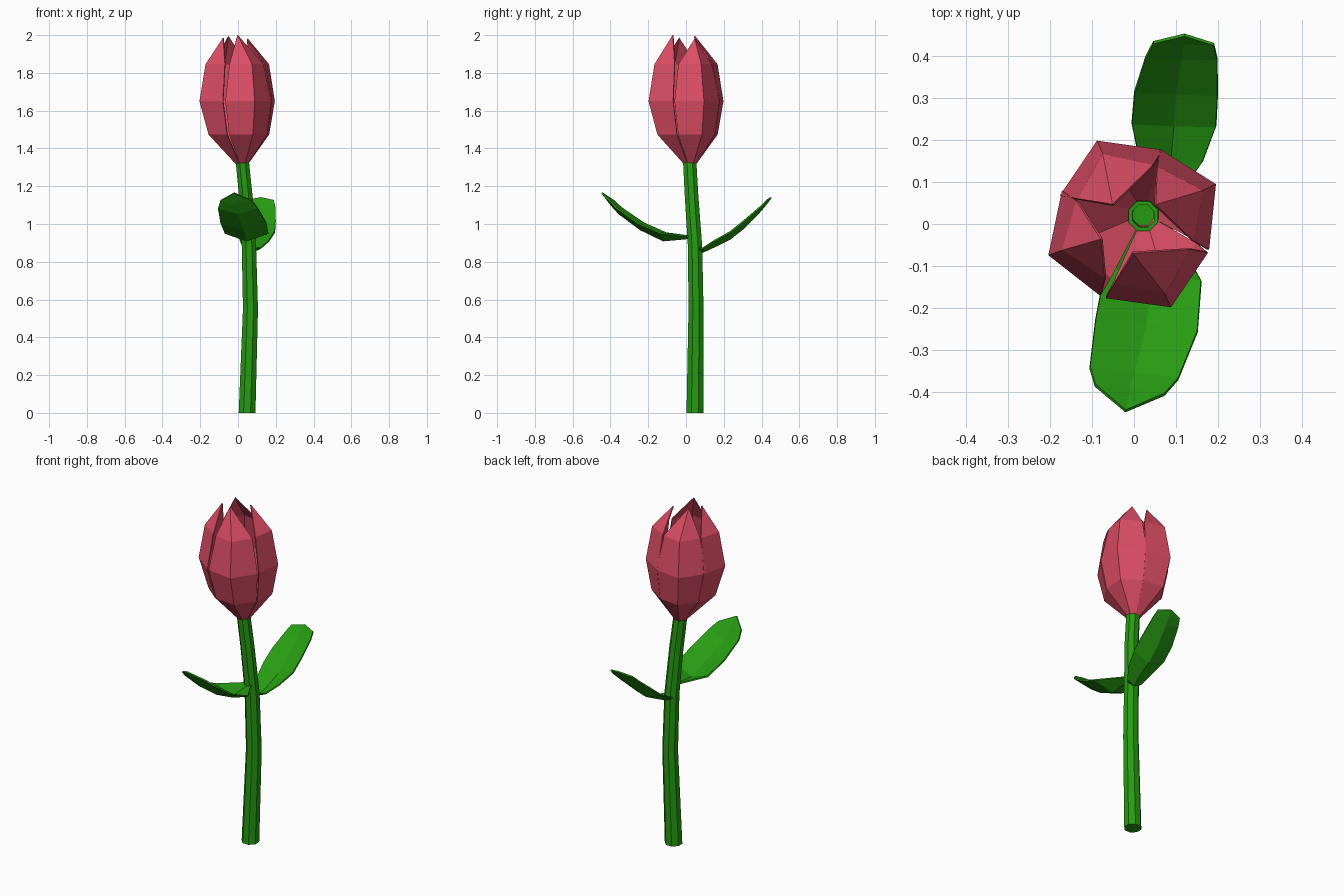
import bpy, bmesh
from math import radians, cos, sin, pi
from mathutils import Vector

if "Cube" in bpy.data.objects:
    bpy.data.objects.remove(bpy.data.objects["Cube"])


def material(name, color):
    m = bpy.data.materials.new(name)
    m.diffuse_color = (*color, 1)
    m.use_nodes = True
    m.node_tree.nodes["Principled BSDF"].inputs["Base Color"].default_value = m.diffuse_color
    return m


PINK = material("petal_pink", (0.72, 0.075, 0.13))
GREEN = material("leaf_green", (0.02, 0.33, 0.006))


def finish(name, bm, mat, thickness=0):
    bmesh.ops.recalc_face_normals(bm, faces=bm.faces)
    me = bpy.data.meshes.new(name)
    bm.to_mesh(me)
    bm.free()
    me.materials.append(mat)
    ob = bpy.data.objects.new(name, me)
    bpy.context.collection.objects.link(ob)
    if thickness:
        mod = ob.modifiers.new("thickness", 'SOLIDIFY')
        mod.thickness = thickness
        mod.offset = 0
    return ob


def strip(name, rows, tip, mat, thickness):
    """Three-point rows (left, ridge, right) closed by one tip point."""
    bm = bmesh.new()
    vs = [[bm.verts.new(p) for p in row] for row in rows]
    end = bm.verts.new(tip)
    for a, b in zip(vs, vs[1:]):
        for i in (0, 1):
            bm.faces.new((a[i], a[i + 1], b[i + 1], b[i]))
    for i in (0, 1):
        bm.faces.new((vs[-1][i], vs[-1][i + 1], end))
    return finish(name, bm, mat, thickness)


# Stem: eight-sided bent tube, closed below, with a hollow rim on top
SIDES = 8
path = [(0.048, 0.047, 0.0, 0.048), (0.066, 0.053, 0.55, 0.043),
        (0.058, 0.048, 0.88, 0.041), (0.042, 0.030, 1.14, 0.039),
        (0.022, 0.019, 1.34, 0.038), (0.022, 0.019, 1.34, 0.028),
        (0.024, 0.021, 1.30, 0.028)]
bm = bmesh.new()
rings = [[bm.verts.new((x + r * cos(2 * pi * (i + .5) / SIDES),
                        y + r * sin(2 * pi * (i + .5) / SIDES), z))
          for i in range(SIDES)] for x, y, z, r in path]
for a, b in zip(rings, rings[1:]):
    for i in range(SIDES):
        j = (i + 1) % SIDES
        bm.faces.new((a[i], a[j], b[j], b[i]))
bm.faces.new(rings[0][::-1])
bm.faces.new(rings[-1])
finish("stem", bm, GREEN)

# Petals: centre, z, ridge radius, edge radius, half angle per row
profile = [(0.022, 1.315, 0.030, 0.028, 45), (0.008, 1.475, 0.172, 0.153, 45),
           (0.0, 1.65, 0.214, 0.186, 45), (0.0, 1.845, 0.180, 0.145, 42)]
petals = [(26, (0.05, 0.045, 1.98)), (114, (-0.05, 0.045, 1.995)),
          (200, (-0.077, -0.035, 1.985)), (294, (-0.003, -0.068, 2.0))]
for n, (angle, tip) in enumerate(petals, 1):
    rows = []
    for c, z, ridge, edge, half in profile:
        rows.append([(c + r * cos(radians(angle + d)),
                      c + r * sin(radians(angle + d)), z)
                     for r, d in ((edge, -half), (ridge, 0), (edge, half))])
    strip(f"petal_{n}", rows, tip, PINK, 0.006)


# Leaves: ridge point, half width and edge lift per row
def leaf(name, side, rows, tip):
    side = Vector(side).normalized()
    pts = []
    for x, y, z, w, lift in rows:
        c, up = Vector((x, y, z)), Vector((0, 0, lift))
        pts.append([c - side * w + up, c, c + side * w + up])
    strip(name, pts, tip, GREEN, 0.008)


leaf("back_leaf", (1, -0.03, 0),
     [(0.060, 0.050, 0.865, 0.018, 0.01), (0.075, 0.090, 0.852, 0.045, 0.02),
      (0.088, 0.150, 0.880, 0.075, 0.03), (0.095, 0.235, 0.922, 0.100, 0.035),
      (0.100, 0.310, 0.982, 0.099, 0.035), (0.113, 0.395, 1.070, 0.085, 0.02),
      (0.118, 0.430, 1.113, 0.072, 0.012)],
     (0.12, 0.45, 1.14))
leaf("front_leaf", (0.99, -0.13, 0),
     [(0.050, 0.020, 0.925, 0.025, 0.01), (0.046, -0.120, 0.912, 0.115, 0.04),
      (0.030, -0.240, 0.970, 0.122, 0.035), (0.0, -0.355, 1.055, 0.106, 0.03),
      (-0.010, -0.395, 1.100, 0.083, 0.025)],
     (-0.02, -0.445, 1.165))
